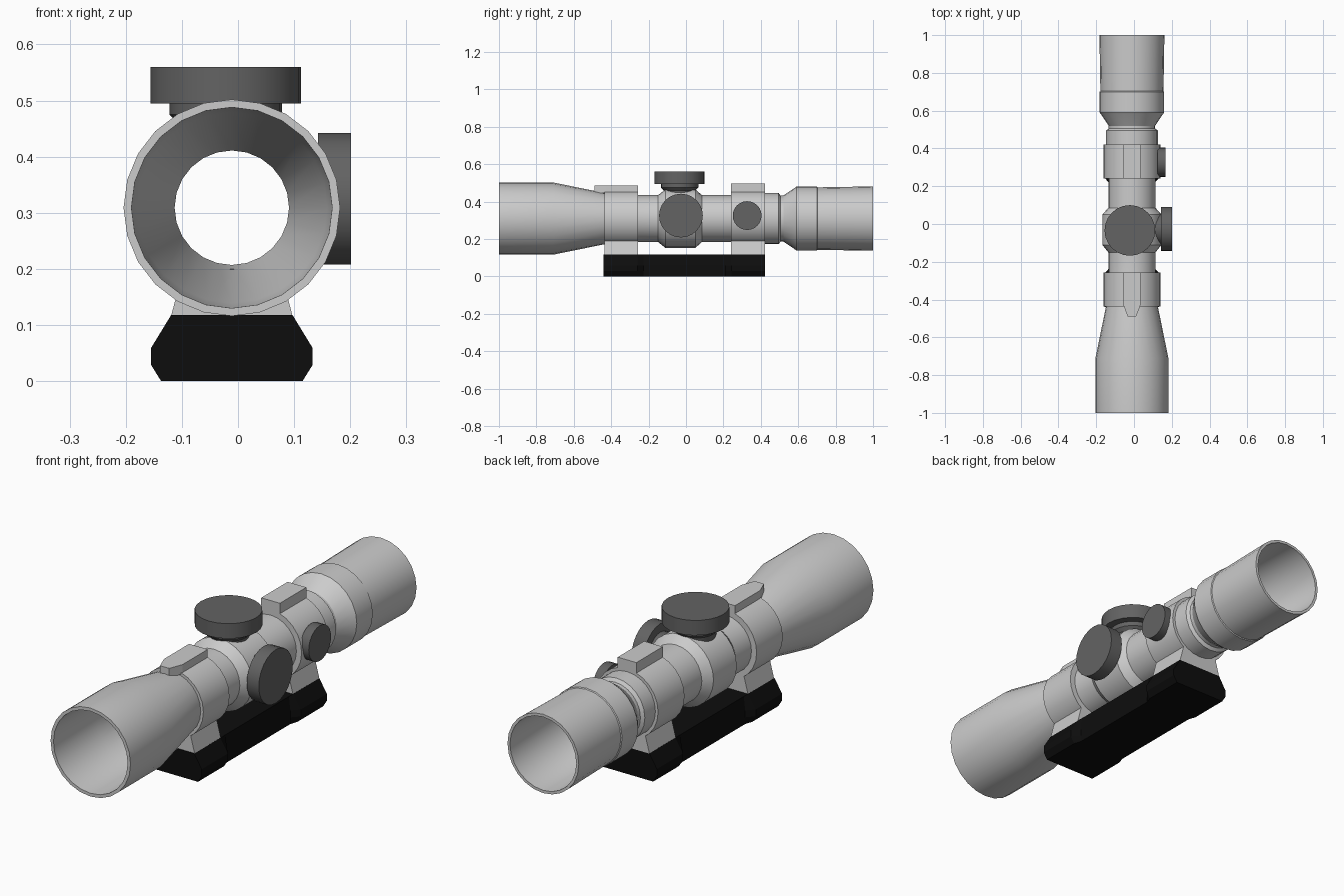
import bpy, bmesh, math
from mathutils import Vector

if "Cube" in bpy.data.objects:
    bpy.data.objects.remove(bpy.data.objects["Cube"])

CX, CZ = -0.011, 0.309      # optical axis of the scope
SIDES = 24


def material(name, value):
    m = bpy.data.materials.new(name)
    m.diffuse_color = (value, value, value, 1)
    m.use_nodes = True
    m.node_tree.nodes["Principled BSDF"].inputs["Base Color"].default_value = m.diffuse_color
    return m


GREY = material("light grey metal", 0.60)
DARK = material("dark grey knob", 0.125)
BLACK = material("black mount", 0.004)


def finish(name, bm, mat, smooth=True):
    bmesh.ops.recalc_face_normals(bm, faces=bm.faces)
    me = bpy.data.meshes.new(name)
    bm.to_mesh(me)
    bm.free()
    me.materials.append(mat)
    ob = bpy.data.objects.new(name, me)
    bpy.context.collection.objects.link(ob)
    if smooth:
        bpy.ops.object.select_all(action='DESELECT')
        ob.select_set(True)
        bpy.context.view_layer.objects.active = ob
        bpy.ops.object.shade_smooth_by_angle(angle=math.radians(25))
    return ob


def skin(name, rings, mat, closed=False, smooth=True):
    """Bridge equal-length rings of points; cap the ends or close the loop."""
    bm = bmesh.new()
    vs = [[bm.verts.new(p) for p in r] for r in rings]
    n = len(vs[0])
    pairs = list(zip(vs, vs[1:])) + ([(vs[-1], vs[0])] if closed else [])
    for a, b in pairs:
        for i in range(n):
            j = (i + 1) % n
            bm.faces.new((a[i], a[j], b[j], b[i]))
    if not closed:
        bm.faces.new(vs[0])
        bm.faces.new(vs[-1])
    return finish(name, bm, mat, smooth)


def lathe(name, centre, axis, profile, mat, closed=False):
    """Revolve (distance, radius) pairs about an axis through centre."""
    rings = []
    for d, r in profile:
        ring = []
        for i in range(SIDES):
            a = 2 * math.pi * i / SIDES
            u, v = r * math.cos(a), r * math.sin(a)
            off = {'X': (d, u, v), 'Y': (u, d, v), 'Z': (u, v, d)}[axis]
            ring.append(Vector(centre) + Vector(off))
        rings.append(ring)
    return skin(name, rings, mat, closed)


# Hollow scope tube: objective bell, main tube, turret block, eyepiece
outer = [(-1, .193), (-.71, .193), (-.43, .136), (-.36, .125),
         (-.15, .125), (-.11, .157), (.05, .157), (.085, .125),
         (.42, .125), (.42, .137), (.495, .137), (.505, .123), (.52, .123),
         (.58, .163), (.59, .171), (.70, .171), (.703, .167), (1, .172)]
inner = [(1, .160), (.62, .152), (.52, .104), (-.40, .102),
         (-.71, .170), (-1, .179)]
lathe("scope_tube", (CX, 0, CZ), 'Y', outer + inner, GREY, closed=True)

# Mounting rings with pedestals and top rails
for label, y0, y1 in (("front", -.437, -.257), ("rear", .24, .422)):
    lathe(label + "_ring", (CX, 0, CZ), 'Y',
          [(y0, .150), (y1, .150), (y1, .115), (y0, .115)], GREY, closed=True)
    skin(label + "_pedestal",
         [[(CX + s * w, y, z) for s, y in ((-1, y0), (1, y0), (1, y1), (-1, y1))]
          for w, z in ((.108, .117), (.086, .20))], GREY, smooth=False)

# Top rails: the front one has a tapered nose over the bell
def rail(name, outline, z0, z1):
    pts = [(CX + w, y) for w, y in outline] + [(CX - w, y) for w, y in reversed(outline)]
    skin(name, [[(x, y, z) for x, y in pts] for z in (z0, z1)], GREY, smooth=False)


rail("front_top_rail", [(.022, -.49), (.045, -.43), (.045, -.257)], .445, .486)
rail("rear_top_rail", [(.045, .24), (.045, .422)], .445, .497)

# Mount base: wide clamps at both ends, narrower bar between
half = [(.126, 0), (.144, .029), (.144, .059), (.108, .118)]


def base_ring(y, limit):
    right = [(CX + min(w, limit), y, z) for w, z in half]
    left = [(CX - min(w, limit), y, z) for w, z in reversed(half)]
    return right + left


skin("mount_base",
     [base_ring(y, w) for y, w in ((-.44, 1), (-.26, 1), (-.228, .115),
                                   (.212, .115), (.243, 1), (.422, 1))],
     BLACK, smooth=False)

# Adjustment knobs
lathe("top_knob", (-.022, -.034, 0), 'Z', [(.495, .134), (.56, .134)], DARK)
lathe("top_knob_neck", (-.022, -.034, 0), 'Z',
      [(.42, .08), (.46, .085), (.475, .1), (.497, .1)], DARK)
lathe("side_knob", (0, -.027, .325), 'X', [(.143, .117), (.201, .117)], DARK)
lathe("side_knob_neck", (0, -.027, .325), 'X', [(.10, .08), (.145, .08)], DARK)
lathe("small_side_knob", (0, .327, .325), 'X', [(.125, .077), (.166, .077)], DARK)
